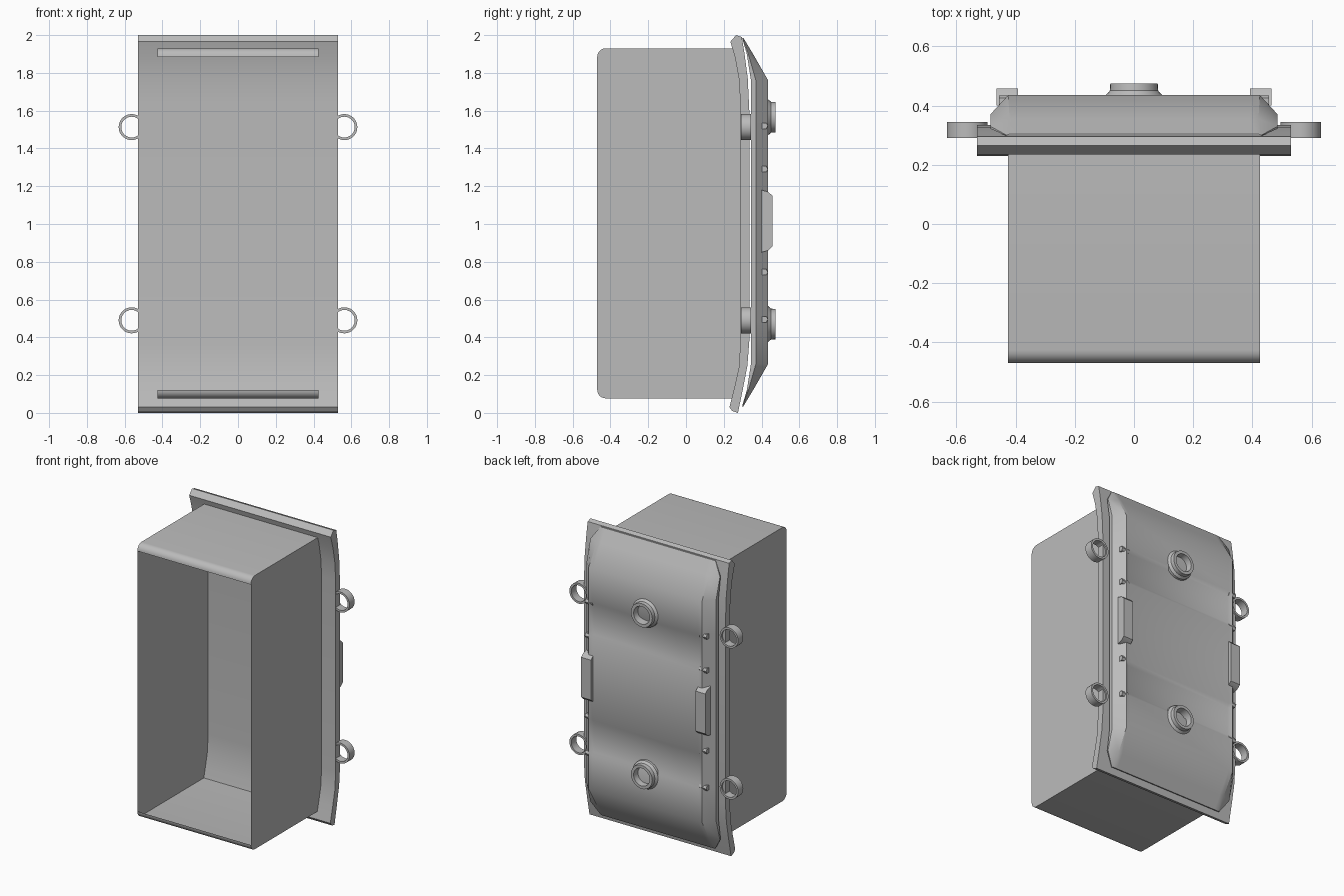
import bpy, bmesh, math

cube = bpy.data.objects.get("Cube")
if cube:
    bpy.data.objects.remove(cube, do_unlink=True)

grey = bpy.data.materials.new("plain_grey")
grey.use_nodes = True
COLOUR = (0.5, 0.5, 0.5, 1)
grey.diffuse_color = COLOUR
grey.node_tree.nodes["Principled BSDF"].inputs["Base Color"].default_value = COLOUR


def finish(name, bm):
    bmesh.ops.recalc_face_normals(bm, faces=bm.faces)
    mesh = bpy.data.meshes.new(name)
    bm.to_mesh(mesh)
    bm.free()
    mesh.materials.append(grey)
    ob = bpy.data.objects.new(name, mesh)
    bpy.context.collection.objects.link(ob)
    bpy.ops.object.select_all(action='DESELECT')
    ob.select_set(True)
    bpy.context.view_layer.objects.active = ob
    bpy.ops.object.shade_smooth_by_angle(angle=math.radians(30))
    return ob


def loft(name, loops, caps=True, closed=False):
    """Skin equal-length closed loops of points."""
    bm = bmesh.new()
    rings = [[bm.verts.new(p) for p in loop] for loop in loops]
    pairs = list(zip(rings, rings[1:]))
    if closed:
        pairs.append((rings[-1], rings[0]))
    for a, b in pairs:
        for i in range(len(a)):
            j = (i + 1) % len(a)
            bm.faces.new((a[i], a[j], b[j], b[i]))
    if caps and not closed:
        bm.faces.new(rings[0])
        bm.faces.new(rings[-1])
    return finish(name, bm)


def extrude_x(name, profile, x0, x1):
    """Solid from a (y, z) profile, extruded along x."""
    return loft(name, [[(x, y, z) for y, z in profile] for x in (x0, x1)])


def lathe_y(name, x, z, profile, closed, n=28):
    """Revolve (radius, y) points about an axis along y."""
    turn = [2 * math.pi * k / n for k in range(n)]
    return loft(name, [[(x + r * math.cos(t), y, z + r * math.sin(t)) for t in turn]
                       for r, y in profile], closed=closed)


# Open-fronted housing: thin walls with rounded front corners
FRONT, LOW, HIGH, R, HALF = -0.47, 0.077, 1.93, 0.045, 0.425
arc = [math.radians(15 * k) for k in range(7)]
bottom = [(FRONT + R - R * math.cos(a), LOW + R - R * math.sin(a)) for a in arc]
top = [(FRONT + R - R * math.sin(a), HIGH - R + R * math.cos(a)) for a in arc]
rear = [(0.26, LOW), (0.30, 0.25), (0.305, 0.4), (0.305, 1.6), (0.30, 1.75), (0.27, HIGH)]
bm = bmesh.new()
sides = [[bm.verts.new((x, y, z)) for y, z in bottom + rear + top] for x in (-HALF, HALF)]
for side in sides:
    bm.faces.new(side)
nb, nr = len(bottom), len(rear)
for i in range(nb + nr + len(top) - 1):
    if not nb <= i < nb + nr - 1:
        bm.faces.new((sides[0][i], sides[0][i + 1], sides[1][i + 1], sides[1][i]))
finish("housing", bm)

# Flange plate whose ends curl toward the front
flange = [(0.235, 1.965), (0.26, 1.88), (0.28, 1.77), (0.287, 1.65),
          (0.287, 0.36), (0.28, 0.24), (0.255, 0.13), (0.23, 0.03), (0.245, 0.01),
          (0.275, 0.0), (0.30, 0.12), (0.325, 0.25), (0.335, 0.38),
          (0.335, 1.6), (0.327, 1.77), (0.31, 1.9), (0.295, 1.99), (0.265, 2.0)]
extrude_x("flange", flange, -0.53, 0.53)

# Rear cover: z, half width, front y, side y, back y, flat half width, recess
upper = [(1.985, 0.43, 0.297, 0.30, 0.304, 0.42, 0),
         (1.90, 0.485, 0.322, 0.33, 0.355, 0.42, 0),
         (1.76, 0.485, 0.344, 0.37, 0.435, 0.425, 0),
         (1.53, 0.485, 0.345, 0.37, 0.435, 0.425, 0),
         (1.505, 0.485, 0.345, 0.37, 0.435, 0.425, 0.015),
         (1.31, 0.485, 0.345, 0.37, 0.435, 0.425, 0.015),
         (1.285, 0.485, 0.345, 0.37, 0.435, 0.425, 0)]
lower = [(2.02 - s[0],) + s[1:] for s in reversed(upper)]
loops = []
for z, w, yf, ys, yb, f, dip in upper + lower:
    half = [(w, yf), (w, ys), (f, yb), (f - 0.03, yb - dip)]
    loops.append([(x, y, z) for x, y in half] + [(-x, y, z) for x, y in reversed(half)])
loft("rear_cover", loops)

# Hollow round bosses on the cover
for label, z in (("upper", 1.565), ("lower", 0.47)):
    lathe_y(label + "_boss", 0, z, [(0.097, 0.41), (0.095, 0.435), (0.082, 0.45), (0.08, 0.475),
                                    (0.06, 0.475), (0.055, 0.425)], closed=False)

# Ring lugs, edge grips and short edge ribs on both sides
grip = [(0.40, 0.85), (0.435, 0.86), (0.457, 0.88), (0.457, 1.15), (0.435, 1.17), (0.40, 1.18)]
for side, s in (("left", 1), ("right", -1)):
    for label, z in (("upper", 1.513), ("lower", 0.49)):
        lathe_y(f"{side}_{label}_ring", s * 0.563, z,
                [(0.069, 0.29), (0.069, 0.345), (0.055, 0.345), (0.055, 0.29)], closed=True)
    extrude_x(side + "_grip", grip, s * 0.392, s * 0.465)
    for z in (1.52, 1.29, 0.745, 0.495):
        rib = [(0.39, z - 0.016), (0.425, z - 0.016), (0.434, z), (0.425, z + 0.016), (0.39, z + 0.016)]
        extrude_x(side + "_edge_rib", rib, s * 0.40, s * 0.455)
